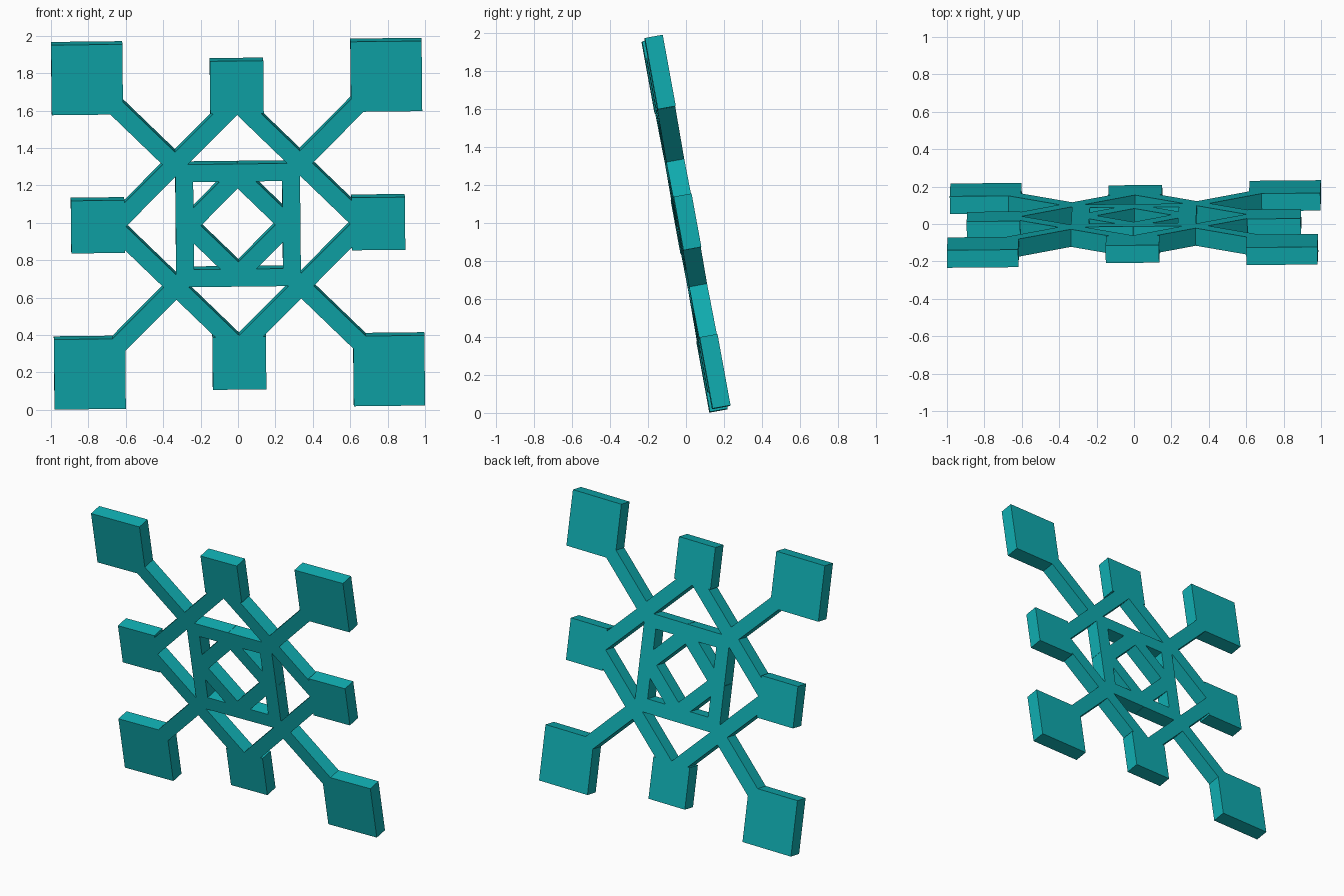
import bpy, bmesh, math
from mathutils import Matrix, Vector

if "Cube" in bpy.data.objects:
    bpy.data.objects.remove(bpy.data.objects["Cube"])

T = 0.0955                      # bar width and plate thickness

teal = bpy.data.materials.new("teal")
teal.diffuse_color = (0.005, 0.42, 0.44, 1)
teal.use_nodes = True
teal.node_tree.nodes["Principled BSDF"].inputs["Base Color"].default_value = teal.diffuse_color

# Tilted placement: local x = right, y = up the plate, z = towards the front
right = Vector((1, 0.009, 0.0112)).normalized()
up = Vector((-0.0094, -0.18, 0.9837))
up = (up - right * up.dot(right)).normalized()
front = right.cross(up)
PLACE = Matrix.Translation((0, 0, 0.995)) @ Matrix((right, up, front)).transposed().to_4x4()


def finish(name, bm, local=Matrix()):
    bmesh.ops.recalc_face_normals(bm, faces=bm.faces)
    bm.transform(PLACE @ local)
    me = bpy.data.meshes.new(name)
    bm.to_mesh(me)
    bm.free()
    me.materials.append(teal)
    ob = bpy.data.objects.new(name, me)
    bpy.context.collection.objects.link(ob)


def block(name, x, y, sx, sy, angle=0):
    bm = bmesh.new()
    bmesh.ops.create_cube(bm, size=1, matrix=Matrix.Diagonal((sx, sy, T, 1)))
    finish(name, bm, Matrix.Translation((x, y, 0)) @ Matrix.Rotation(angle, 4, 'Z'))


def frame(name, half, angle):
    """Mitred square frame; half = distance from centre to bar centre line."""
    bm = bmesh.new()
    loops = []
    for h, z in ((half + T/2, T/2), (half - T/2, T/2), (half - T/2, -T/2), (half + T/2, -T/2)):
        loops.append([bm.verts.new((a * h, b * h, z)) for a, b in ((1, 1), (-1, 1), (-1, -1), (1, -1))])
    for i in range(4):
        p, q = loops[i], loops[(i + 1) % 4]
        for j in range(4):
            k = (j + 1) % 4
            bm.faces.new((p[j], p[k], q[k], q[j]))
    finish(name, bm, Matrix.Rotation(angle, 4, 'Z'))


# Three nested frames
frame("outer_diamond", 0.667 / math.sqrt(2), math.pi / 4)
frame("square_frame", 0.2857, 0)
frame("inner_diamond", 0.267 / math.sqrt(2), math.pi / 4)

# Corner plates on diagonal arms
for sx in (-1, 1):
    for sy in (-1, 1):
        block("corner_plate", sx * 0.8, sy * 0.8, 0.381, 0.381)
        a, b = 0.333, 0.72
        block("diagonal_arm", sx * (a + b) / 2, sy * (a + b) / 2,
              (b - a) * math.sqrt(2), T, sx * sy * math.pi / 4)

# Side plates on the diamond tips
for x, y in ((1, 0), (-1, 0), (0, 1), (0, -1)):
    block("side_plate", x * 0.75, y * 0.75, 0.286, 0.286)
